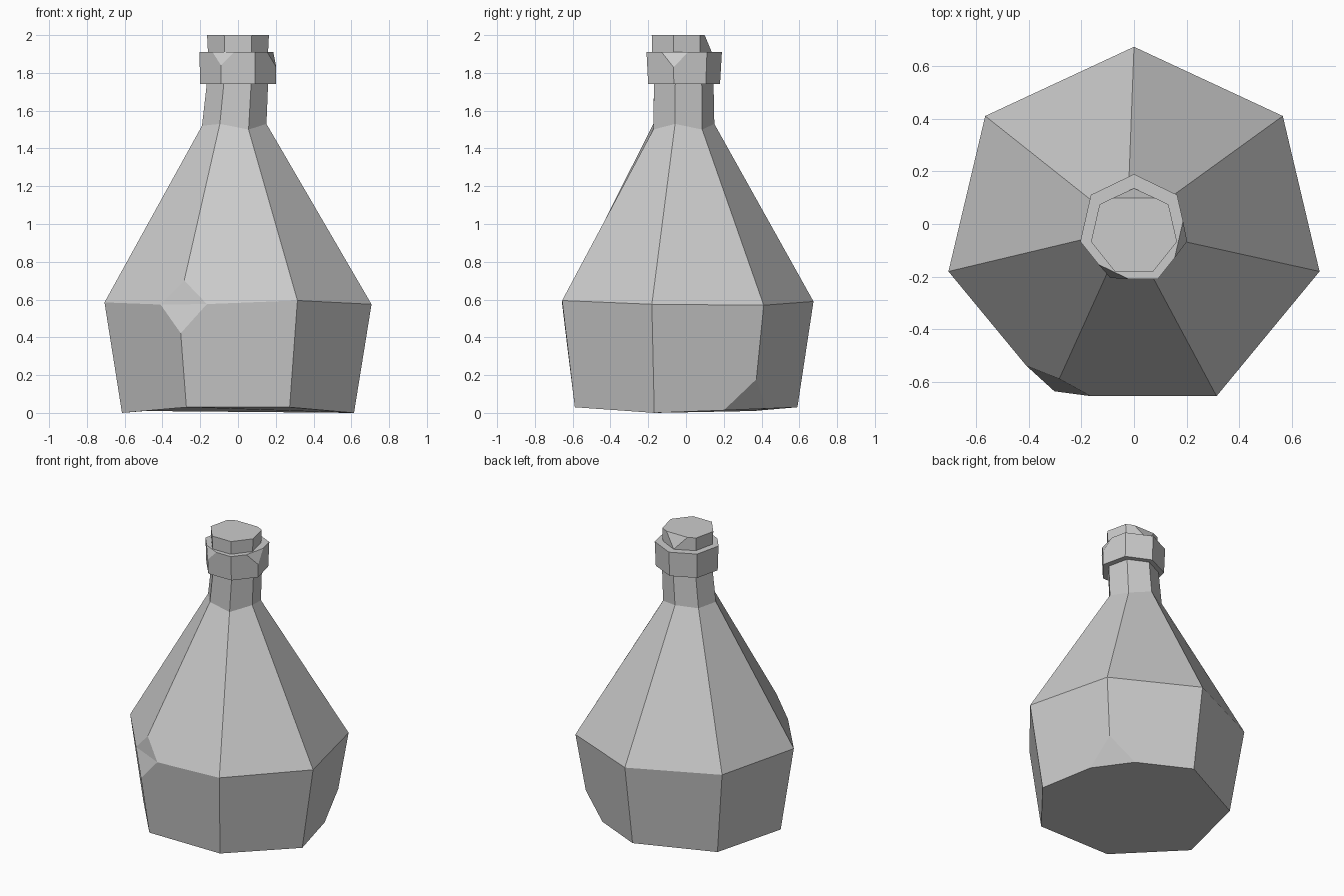
import bpy
import bmesh
from math import sin, cos, tau
from mathutils import Vector

SIDES = 7

cube = bpy.data.objects.get("Cube")
if cube:
    bpy.data.objects.remove(cube)

stone = bpy.data.materials.new("plain_grey")
stone.use_nodes = True
grey = (0.6, 0.6, 0.6, 1.0)
stone.diffuse_color = grey
stone.node_tree.nodes["Principled BSDF"].inputs["Base Color"].default_value = grey


def ring(rx, ry, cx, cy, z):
    """Seven corners clockwise from the back; z is a height or one per corner."""
    heights = z if isinstance(z, list) else [z] * SIDES
    return [Vector((cx + rx * sin(tau * i / SIDES), cy + ry * cos(tau * i / SIDES), h))
            for i, h in enumerate(heights)]


def build(name, rings, chips):
    """Skin stacked rings, then knock off corners: (ring, corner, size)."""
    bm = bmesh.new()
    loops = [[bm.verts.new(p) for p in r] for r in rings]
    for low, high in zip(loops, loops[1:]):
        for i in range(SIDES):
            j = (i + 1) % SIDES
            bm.faces.new((low[i], low[j], high[j], high[i]))
    bm.faces.new(loops[0])
    bm.faces.new(loops[-1])
    bmesh.ops.recalc_face_normals(bm, faces=bm.faces[:])

    corners = [(loops[r][c], size) for r, c, size in chips]
    for vert, size in corners:
        old = vert.co.copy()
        bmesh.ops.bevel(bm, geom=[vert], offset=size, offset_type='OFFSET',
                        segments=1, profile=0.5, affect='VERTICES')
        # Crease four-sided chips across the middle
        for face in bm.faces[:]:
            near = all((v.co - old).length < size * 1.5 for v in face.verts)
            if len(face.verts) == 4 and near:
                order = sorted(face.verts, key=lambda v: v.co.z)
                bmesh.ops.connect_verts(bm, verts=order[1:3])

    bmesh.ops.recalc_face_normals(bm, faces=bm.faces[:])
    mesh = bpy.data.meshes.new(name)
    bm.to_mesh(mesh)
    bm.free()
    mesh.materials.append(stone)
    obj = bpy.data.objects.new(name, mesh)
    bpy.context.collection.objects.link(obj)
    return obj


# Bottle: wide belly, sloping shoulder and a slightly crooked neck
base = ring(0.63, 0.62, 0, -0.03, [0.03, 0.02, 0, 0.03, 0.03, 0, 0.01])
belly = ring(0.725, 0.70, 0, -0.025, [0.59, 0.57, 0.575, 0.595, 0.57, 0.585, 0.59])
shoulder = ring(0.175, 0.17, -0.02, -0.02, [1.53, 1.5, 1.53, 1.5, 1.53, 1.52, 1.52])
neck = ring(0.165, 0.165, 0, -0.02, 1.78)
build("bottle_body", [base, belly, shoulder, neck], [(1, 4, 0.15), (0, 1, 0.16)])

# Collar around the mouth with chipped corners
build("collar", [ring(0.205, 0.2, 0, -0.02, 1.74), ring(0.21, 0.21, 0, -0.02, 1.91)],
      [(1, 2, 0.08), (1, 4, 0.07)])

# Stopper with its back corner broken off
build("stopper", [ring(0.16, 0.165, 0, -0.03, 1.85), ring(0.168, 0.168, 0, -0.03, 2.0)],
      [(1, 0, 0.09)])
